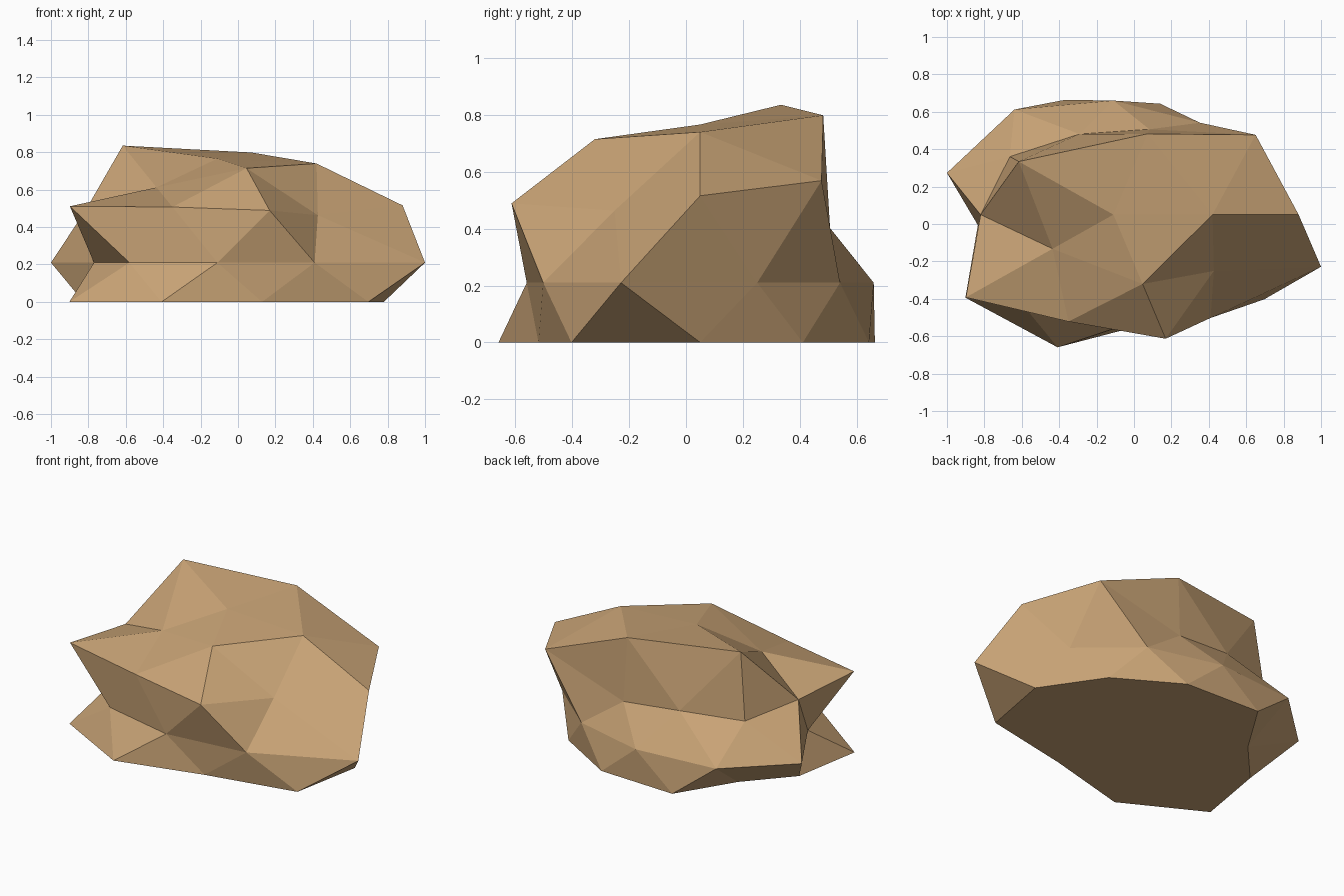
import bpy, bmesh, math

if "Cube" in bpy.data.objects:
    bpy.data.objects.remove(bpy.data.objects["Cube"])

# Distance of each vertex from the centre, one row per latitude of the sphere,
# listed counter-clockwise from the +x direction. Key = unit height * 100.
RADII = {
    100: [0.90],
    85: [1.008, 1.12, 1.19, 0.765, 0.96],
    53: [1.105, 0.69, 0.835, 0.915, 0.78],
    45: [1.107, 0.695, 0.765, 1.09, 1.01],
    0: [0.84, 0.787, 0.79, 0.90, 0.936, 0.694, 0.80, 0.79, 0.884, 1.167],
    -45: [0.889, 0.935, 0.80, 1.08, 1.115],
    -53: [1.046, 0.95, 0.69, 1.15, 0.91],
    -85: [0.8] * 5,
    -100: [0.8],
}
CENTRE = (-0.11, 0.05, 0.21)
SCALE = (1.0, 0.772, 0.618)


def radius_for(co):
    key = min(RADII, key=lambda k: abs(k / 100 - co.z))
    row = RADII[key]
    if len(row) == 1:
        return row[0]
    angle = math.degrees(math.atan2(co.y, co.x)) % 360
    if angle > 359.5:
        angle = 0.0
    return row[int((angle + 0.5) // (360 / len(row)))]


# Boulder: uneven squashed sphere with its underside flattened on the ground
bm = bmesh.new()
bmesh.ops.create_icosphere(bm, subdivisions=2, radius=1.0)
for v in bm.verts:
    r = radius_for(v.co)
    v.co = [CENTRE[i] + r * SCALE[i] * v.co[i] for i in range(3)]
    v.co.z = max(0.0, v.co.z)

mesh = bpy.data.meshes.new("boulder")
bm.to_mesh(mesh)
bm.free()
boulder = bpy.data.objects.new("boulder", mesh)
bpy.context.collection.objects.link(boulder)

# Sandy brown stone
stone = bpy.data.materials.new("sandy_stone")
stone.diffuse_color = (0.58, 0.367, 0.18, 1.0)
stone.use_nodes = True
stone.node_tree.nodes["Principled BSDF"].inputs["Base Color"].default_value = stone.diffuse_color
mesh.materials.append(stone)
